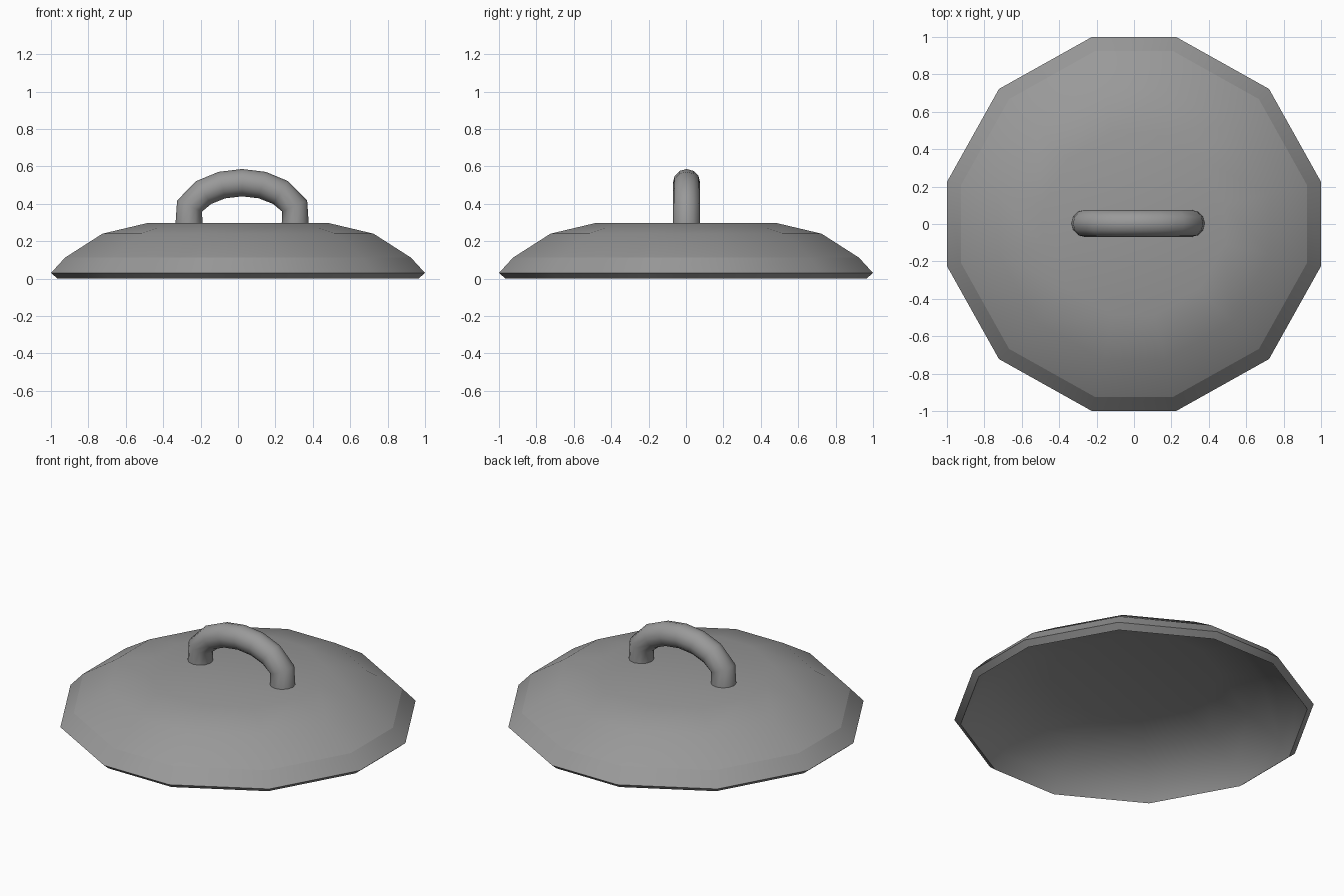
import bpy, bmesh, math
from mathutils import Vector

if "Cube" in bpy.data.objects:
    bpy.data.objects.remove(bpy.data.objects["Cube"])

grey = bpy.data.materials.new("dark_grey")
grey.diffuse_color = (0.32, 0.32, 0.32, 1)
grey.use_nodes = True
grey.node_tree.nodes["Principled BSDF"].inputs["Base Color"].default_value = grey.diffuse_color


def loft(name, rings, sharp_rings=()):
    """Skin a list of equal-sized point rings, cap both ends; chosen rings become hard edges."""
    bm = bmesh.new()
    loops = [[bm.verts.new(p) for p in ring] for ring in rings]
    n = len(loops[0])
    for a, b in zip(loops, loops[1:]):
        for i in range(n):
            j = (i + 1) % n
            bm.faces.new((a[i], a[j], b[j], b[i]))
    bm.faces.new(loops[0])
    bm.faces.new(loops[-1])
    bmesh.ops.recalc_face_normals(bm, faces=bm.faces)
    for f in bm.faces:
        f.smooth = True
    for r in sharp_rings:
        for i in range(n):
            bm.edges.get((loops[r][i], loops[r][(i + 1) % n])).smooth = False
    me = bpy.data.meshes.new(name)
    bm.to_mesh(me)
    bm.free()
    me.materials.append(grey)
    ob = bpy.data.objects.new(name, me)
    bpy.context.collection.objects.link(ob)
    return ob


# Twelve-sided outline: three corner points repeated around four quarters
quarter = [(1, 0.225), (0.722, 0.722), (0.225, 1)]
outline = []
for c, s in ((1, 0), (0, 1), (-1, 0), (0, -1)):
    outline += [(x * c - y * s, x * s + y * c) for x, y in quarter]

# Thin lid shell: (radius, height) from the inside ceiling, round the lip, to the top
profile = [(0.475, 0.262), (0.71, 0.207), (0.908, 0.085),
           (0.965, 0.0), (1.0, 0.03), (0.925, 0.112), (0.725, 0.24), (0.485, 0.297)]
rings = [[(x * r, y * r, z) for x, y in outline] for r, z in profile]
loft("lid", rings, sharp_rings=(3, 4, 5))

# Arched handle: half of the path, mirrored about its middle
mid = Vector((0.022, 0.003, 0))
half = [(-0.284, 0.28), (-0.281, 0.388), (-0.206, 0.46), (-0.108, 0.5)]
path = half + [(0, 0.513)] + [(-x, z) for x, z in reversed(half)]
pts = [Vector((x, 0, z)) + mid for x, z in path]
radius, sides = 0.073, 12
sections = []
for i, p in enumerate(pts):
    into = (p - pts[i - 1]).normalized() if i else Vector((0, 0, 1))
    out = (pts[i + 1] - p).normalized() if i < len(pts) - 1 else Vector((0, 0, -1))
    t = out if i == 0 else (into + out).normalized() if i < len(pts) - 1 else into
    side = Vector((t.z, 0, -t.x))
    sections.append([p + side * radius * math.cos(a) + Vector((0, 1, 0)) * radius * math.sin(a)
                     for a in (2 * math.pi * k / sides for k in range(sides))])
loft("handle", sections, sharp_rings=(0, len(sections) - 1))
